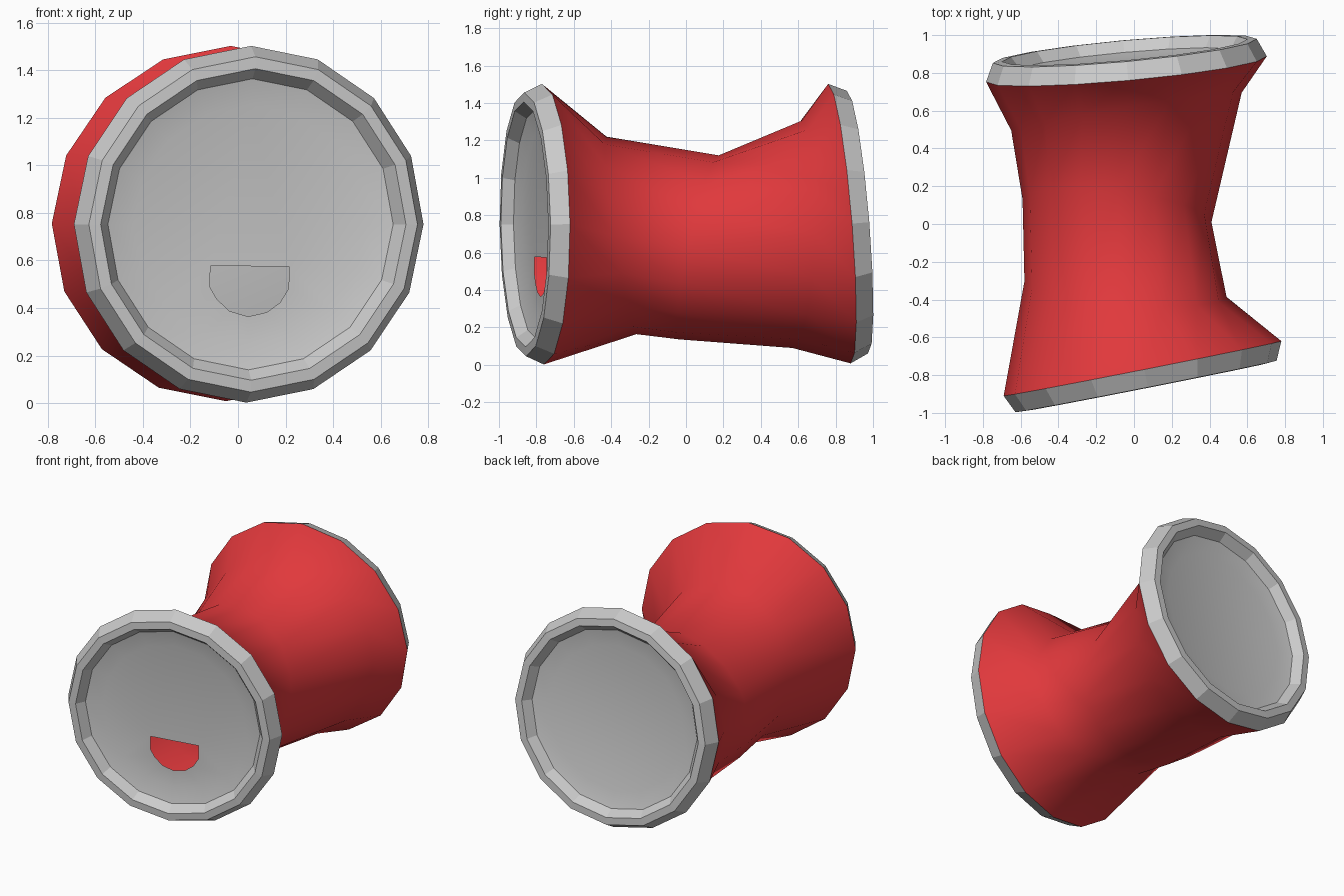
import bpy, bmesh
from math import cos, sin, tau
from mathutils import Vector as V

if "Cube" in bpy.data.objects:
    bpy.data.objects.remove(bpy.data.objects["Cube"])

N = 16
RADIUS = 0.75

# Cross-sections: centre, half-width vector, half-height vector
SECTIONS = [
    (V((0.045, -0.765, 0.752)), V((0.735, 0.145, 0)), V((0.010, -0.005, 0.750))),
    (V((-0.045, -0.345, 0.692)), V((0.535, -0.042, 0)), V((0, -0.080, 0.528))),
    (V((-0.090, 0.070, 0.628)), V((0.500, -0.060, 0)), V((0, 0.105, 0.492))),
    (V((-0.040, 0.595, 0.698)), V((0.610, 0.100, 0)), V((0, 0.025, 0.608))),
    (V((-0.040, 0.820, 0.755)), V((0.743, 0.068, 0)), V((0.010, -0.060, 0.747))),
]


def ring(bm, section, scale=1.0, shift=V((0, 0, 0))):
    c, u, v = section
    return [bm.verts.new(c + shift + scale * (u * cos(k * tau / N) + v * sin(k * tau / N)))
            for k in range(N)]


def loft(bm, rings, flip):
    for a, b in zip(rings, rings[1:]):
        for k in range(N):
            j = (k + 1) % N
            f = [a[k], a[j], b[j], b[k]]
            bm.faces.new(f[::-1] if flip else f)


def finish(bm, name, smooth):
    for f in bm.faces:
        f.smooth = smooth
    me = bpy.data.meshes.new(name)
    bm.to_mesh(me)
    bm.free()
    ob = bpy.data.objects.new(name, me)
    bpy.context.collection.objects.link(ob)
    return ob


# Red waisted body
bm = bmesh.new()
loft(bm, [ring(bm, s) for s in SECTIONS], True)
body = finish(bm, "waisted_body", True)
red = bpy.data.materials.new("red")
red.diffuse_color = (0.75, 0.04, 0.045, 1)
red.use_nodes = True
red.node_tree.nodes["Principled BSDF"].inputs["Base Color"].default_value = red.diffuse_color
body.data.materials.append(red)


def make_end(name, section, back, hole=None):
    c, u, v = section
    n = u.cross(v).normalized() * (-1 if back else 1)

    def profile(bm, points):
        rings = [ring(bm, section, r / RADIUS, n * d) for r, d in points]
        loft(bm, rings, back)
        return rings

    # Faceted rim
    bm = bmesh.new()
    profile(bm, [(0.75, 0), (0.705, 0.097), (0.655, 0.1), (0.612, 0.04)])
    finish(bm, name + "_rim", False)

    # Recessed membrane, optionally with an opening
    bm = bmesh.new()
    inner = profile(bm, [(0.612, 0.04), (0.5, 0.015)])[-1]
    if hole:
        un, vn = u.normalized(), v.normalized()
        pts = [bm.verts.new(c + n * 0.015 + un * x + vn * z) for x, z in hole]
        edges = [bm.edges.new((pts[i], pts[i - 1])) for i in range(len(pts))]
        edges += [bm.edges.get((inner[i], inner[i - 1])) for i in range(N)]
        res = bmesh.ops.triangle_fill(bm, use_beauty=True, edges=edges, normal=n)
        new = [g for g in res["geom"] if isinstance(g, bmesh.types.BMFace)]
        for f in new:
            f.normal_update()
            if f.normal.dot(n) < 0:
                f.normal_flip()
    else:
        bm.faces.new(inner[::-1] if back else inner)
    finish(bm, name + "_membrane", True)


# Half-round opening in the front membrane (local width, height)
opening = [(-0.165, -0.175), (-0.165, -0.265), (-0.135, -0.315), (-0.08, -0.365),
           (0, -0.388), (0.08, -0.37), (0.135, -0.33), (0.172, -0.27), (0.172, -0.178)]
make_end("front", SECTIONS[0], False, opening)
make_end("back", SECTIONS[-1], True)
